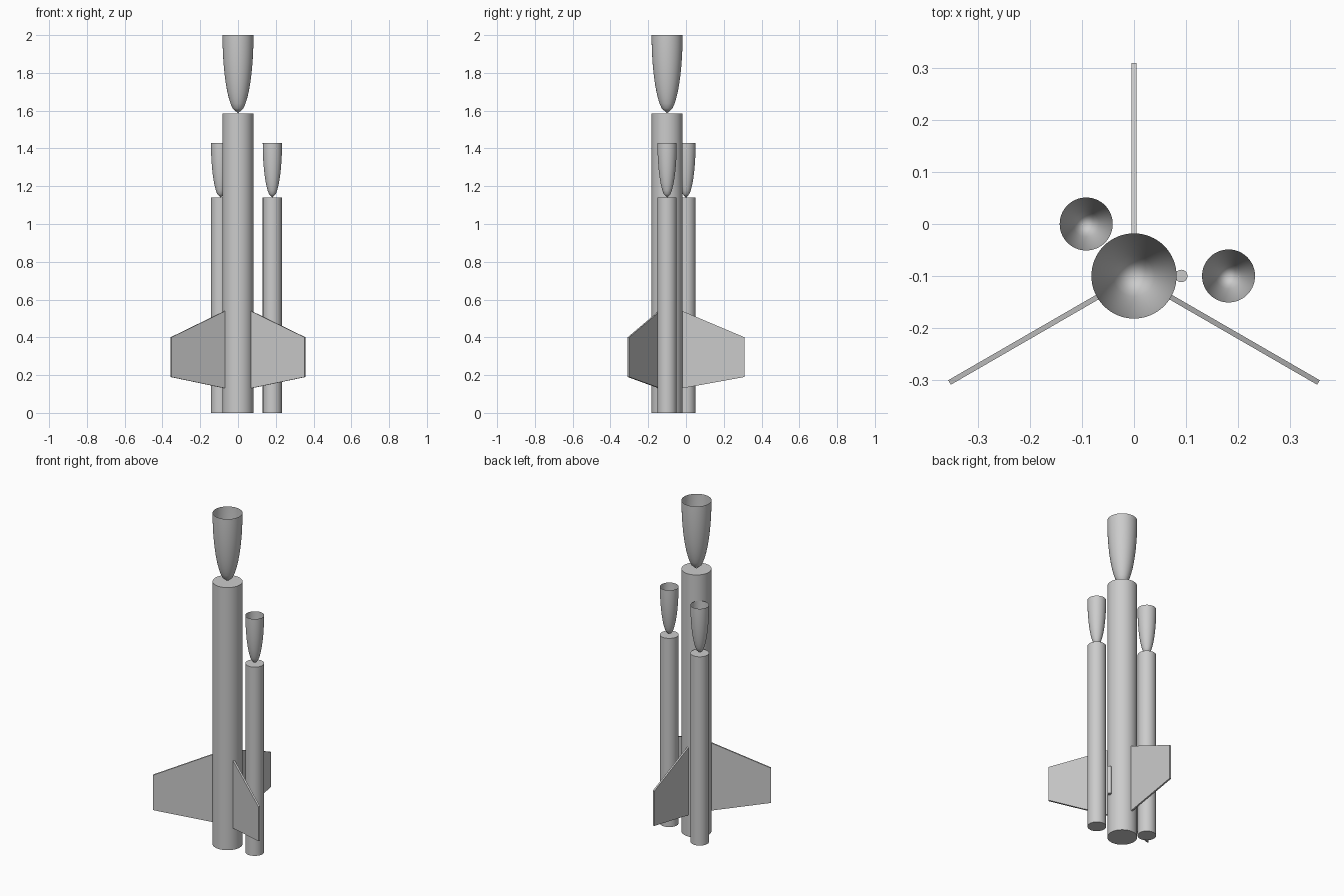
import bpy, bmesh, math
from mathutils import Matrix, Vector

if "Cube" in bpy.data.objects:
    bpy.data.objects.remove(bpy.data.objects["Cube"], do_unlink=True)

grey = bpy.data.materials.new("light grey")
grey.use_nodes = True
grey.diffuse_color = (0.6, 0.6, 0.6, 1)
grey.node_tree.nodes["Principled BSDF"].inputs["Base Color"].default_value = (0.6, 0.6, 0.6, 1)

CORE = Vector((0, -0.1, 0))
CORE_R = 0.082


def finish(name, bm, location, smooth=False):
    bmesh.ops.remove_doubles(bm, verts=bm.verts, dist=1e-5)
    bmesh.ops.recalc_face_normals(bm, faces=bm.faces)
    mesh = bpy.data.meshes.new(name)
    bm.to_mesh(mesh)
    bm.free()
    mesh.materials.append(grey)
    obj = bpy.data.objects.new(name, mesh)
    obj.location = location
    bpy.context.collection.objects.link(obj)
    if smooth:
        bpy.ops.object.select_all(action='DESELECT')
        obj.select_set(True)
        bpy.context.view_layer.objects.active = obj
        bpy.ops.object.shade_smooth_by_angle(angle=math.radians(30))
    return obj


def lathe(name, profile, location, steps=64):
    """Revolve (radius, height) points around a vertical axis."""
    bm = bmesh.new()
    verts = [bm.verts.new((r, 0, z)) for r, z in profile]
    edges = [bm.edges.new(pair) for pair in zip(verts, verts[1:])]
    bmesh.ops.spin(bm, geom=verts + edges, cent=(0, 0, 0), axis=(0, 0, 1),
                   angle=math.tau, steps=steps, use_duplicate=False)
    return finish(name, bm, location, smooth=True)


def tube(name, radius, bottom, top, location, steps=64):
    return lathe(name, [(0, bottom), (radius, bottom), (radius, top), (0, top)], location, steps)


def cup(name, radius, bottom, top, location, rings=16):
    """Open elliptical shell with its tip pointing down."""
    profile = []
    for i in range(rings + 1):
        t = i / rings
        profile.append((radius * math.sqrt(1 - (1 - t) ** 2), bottom + t * (top - bottom)))
    return lathe(name, profile, location)


def fin(name, angle):
    outline = [(CORE_R - 0.003, 0.13), (0.41, 0.19), (0.41, 0.40), (CORE_R - 0.003, 0.54)]
    half = 0.005
    bm = bmesh.new()
    face = bm.faces.new([bm.verts.new((r, -half, z)) for r, z in outline])
    out = bmesh.ops.extrude_face_region(bm, geom=[face])
    moved = [v for v in out["geom"] if isinstance(v, bmesh.types.BMVert)]
    bmesh.ops.translate(bm, verts=moved, vec=(0, 2 * half, 0))
    bmesh.ops.rotate(bm, verts=bm.verts, cent=(0, 0, 0),
                     matrix=Matrix.Rotation(math.radians(angle), 3, 'Z'))
    return finish(name, bm, CORE)


# Core body and its upturned nose shell
tube("core_body", CORE_R, 0, 1.586, CORE)
cup("core_nose", CORE_R, 1.586, 2.0, CORE)

# Side boosters
for side, spot in (("right", (-0.092, 0, 0)), ("left", (0.182, -0.1, 0))):
    tube(side + "_booster_body", 0.051, 0, 1.14, spot)
    cup(side + "_booster_nose", 0.051, 1.14, 1.43, spot)

# Three fins around the core
for name, angle in (("back_fin", 90), ("right_fin", 210), ("left_fin", 330)):
    fin(name, angle)

# Small launch lug on the core's left side
tube("launch_lug", 0.012, 0.24, 0.41, CORE + Vector((0.091, 0, 0)), 32)
